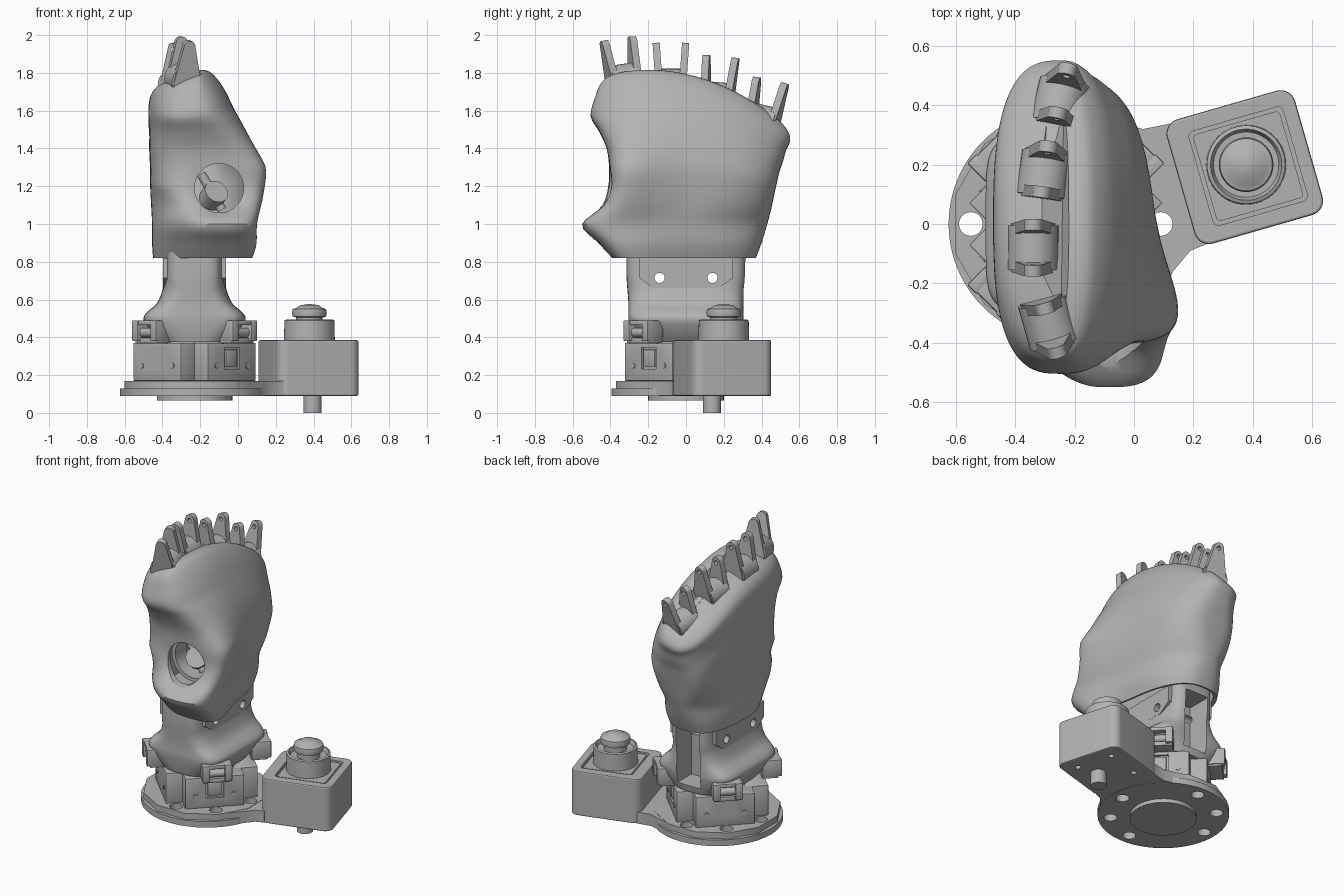
import bpy, bmesh, math
from mathutils import Matrix

if "Cube" in bpy.data.objects:
    bpy.data.objects.remove(bpy.data.objects["Cube"], do_unlink=True)

grey = bpy.data.materials.new("plain grey")
grey.use_nodes = True
grey.diffuse_color = (0.45, 0.45, 0.45, 1)
grey.node_tree.nodes["Principled BSDF"].inputs["Base Color"].default_value = (0.45, 0.45, 0.45, 1)

CX = -0.23  # axis of the base and wrist


def place(loc, rz=0, rx=0, ry=0):
    return (Matrix.Translation(loc) @ Matrix.Rotation(math.radians(rz), 4, 'Z')
            @ Matrix.Rotation(math.radians(rx), 4, 'X') @ Matrix.Rotation(math.radians(ry), 4, 'Y'))


def finish(name, bm, matrix=None):
    if matrix:
        bm.transform(matrix)
    bmesh.ops.recalc_face_normals(bm, faces=bm.faces)
    me = bpy.data.meshes.new(name)
    bm.to_mesh(me)
    bm.free()
    ob = bpy.data.objects.new(name, me)
    bpy.context.collection.objects.link(ob)
    me.materials.append(grey)
    shade(ob)
    return ob


def activate(ob):
    bpy.ops.object.select_all(action='DESELECT')
    ob.select_set(True)
    bpy.context.view_layer.objects.active = ob


def shade(ob):
    activate(ob)
    bpy.ops.object.shade_smooth_by_angle(angle=math.radians(35))


def apply(ob, kind, **settings):
    activate(ob)
    mod = ob.modifiers.new(kind.title(), kind)
    for key, value in settings.items():
        setattr(mod, key, value)
    bpy.ops.object.modifier_apply(modifier=mod.name)


def cut(ob, cutter):
    apply(ob, 'BOOLEAN', operation='DIFFERENCE', solver='EXACT', object=cutter)
    bpy.data.objects.remove(cutter, do_unlink=True)
    shade(ob)


def box(name, size, matrix, bevel=0):
    bm = bmesh.new()
    bmesh.ops.create_cube(bm, size=1, matrix=Matrix.Diagonal((*size, 1)))
    if bevel:
        bmesh.ops.bevel(bm, geom=bm.edges[:], offset=bevel, segments=2, affect='EDGES', profile=0.5)
    return finish(name, bm, matrix)


def cyl(name, r, depth, matrix, sides=48):
    bm = bmesh.new()
    bmesh.ops.create_cone(bm, cap_ends=True, segments=sides, radius1=r, radius2=r, depth=depth)
    return finish(name, bm, matrix)


def prism(name, pts, low, high, matrix=None):
    bm = bmesh.new()
    face = bm.faces.new([bm.verts.new((x, y, low)) for x, y in pts])
    new = bmesh.ops.extrude_face_region(bm, geom=[face])["geom"]
    bmesh.ops.translate(bm, verts=[v for v in new if isinstance(v, bmesh.types.BMVert)],
                        vec=(0, 0, high - low))
    return finish(name, bm, matrix)


def rounded(half, r, steps=8):
    pts = []
    for q, (sx, sy) in enumerate(((1, 1), (-1, 1), (-1, -1), (1, -1))):
        for i in range(steps + 1):
            a = math.pi / 2 * (q + i / steps)
            pts.append((sx * (half - r) + r * math.cos(a), sy * (half - r) + r * math.sin(a)))
    return pts


def lathe(name, profile, loc, sides=48):
    bm = bmesh.new()
    verts = [bm.verts.new((r, 0, z)) for r, z in profile]
    edges = [bm.edges.new(p) for p in zip(verts, verts[1:])]
    bmesh.ops.spin(bm, geom=verts + edges, axis=(0, 0, 1), angle=math.tau, steps=sides)
    bmesh.ops.remove_doubles(bm, verts=bm.verts, dist=0.0005)
    return finish(name, bm, place(loc))


def spline(keys, sub):
    rows = []
    for i in range(len(keys) - 1):
        a, b, c, d = (keys[min(max(i + j, 0), len(keys) - 1)] for j in (-1, 0, 1, 2))
        for k in range(sub):
            t = k / sub
            rows.append([q + 0.5 * t * (r - p + t * (2 * p - 5 * q + 4 * r - s + t * (3 * (q - r) + s - p)))
                         for p, q, r, s in zip(a, b, c, d)])
    return rows + [list(keys[-1])]


def loft(name, rings, close_bottom=True):
    bm = bmesh.new()
    loops = [[bm.verts.new(p) for p in ring] for ring in rings]
    for lo, hi in zip(loops, loops[1:]):
        for i in range(len(lo)):
            j = (i + 1) % len(lo)
            bm.faces.new((lo[i], lo[j], hi[j], hi[i]))
    bm.faces.new(loops[-1])
    if close_bottom:
        bm.faces.new(loops[0])
    return finish(name, bm)


def superellipse(n, power):
    for i in range(n):
        a = math.tau * i / n
        c, s = math.cos(a), math.sin(a)
        yield (math.copysign(abs(c) ** (2 / power), c), math.copysign(abs(s) ** (2 / power), s))


# Base flange with bolt holes
flange = cyl("base_flange", 0.395, 0.04, place((CX, 0, 0.11)), 96)
raised = cyl("raised_plate", 0.385, 0.04, place((CX, 0, 0.15), 15), 12)
neck = prism("arm_neck", [(-0.1, 0.36), (0.03, 0.32), (0.13, 0.34), (0.3, 0.2), (0.24, -0.07),
                          (0.19, -0.09), (0.14, -0.15), (0, -0.3)], 0.092, 0.168)
for part in (flange, raised, neck):
    for deg in (0, -45, -90, 90, 135, 180):
        a = math.radians(deg)
        cut(part, cyl("cutter", 0.04, 0.3, place((CX + 0.32 * math.cos(a), 0.32 * math.sin(a), 0.13)), 24))
cyl("bottom_boss", 0.2, 0.04, place((CX, 0, 0.085)))

# Control box with joystick and pin
frame = place((0.385, 0.195, 0), 16)
case = prism("control_box", [(x * 1.03 - 0.012, y) for x, y in rounded(0.218, 0.05)], 0.09, 0.385, frame)
apply(case, 'BEVEL', width=0.008, segments=2, limit_method='ANGLE', angle_limit=math.radians(50))
cut(case, prism("cutter", rounded(0.165, 0.02), 0.365, 0.5, frame))
for sx in (-1, 1):
    for sy in (-1, 1):
        cut(case, cyl("cutter", 0.018, 0.06, frame @ place((0.12 * sx, 0.12 * sy, 0.1)), 16))
prism("joystick_panel", rounded(0.152, 0.015), 0.355, 0.38, frame)
lathe("joystick", [(0.135, 0.37), (0.132, 0.49), (0.12, 0.495), (0.11, 0.47), (0.07, 0.47), (0.07, 0.505),
                   (0.088, 0.51), (0.092, 0.53), (0.088, 0.55), (0.07, 0.555), (0.05, 0.57), (0, 0.577)],
      (0.378, 0.2, 0))
cyl("joystick_pin", 0.048, 0.11, place((0.395, 0.138, 0.055)))

# Four motors around the axis, each with its bracket
cyl("motor_core", 0.2, 0.21, place((CX, 0, 0.27)), 8)
for deg in (45, 135, 225, 315):
    side = place((CX, 0, 0), deg)
    motor = box("motor", (0.14, 0.36, 0.2), side @ place((0.21, 0, 0.27)), 0.004)
    cut(motor, box("cutter", (0.03, 0.11, 0.115), side @ place((0.28, 0, 0.29))))
    box("motor_plug", (0.03, 0.085, 0.09), side @ place((0.262, 0, 0.29)), 0.004)
    for s in (-1, 1):
        cyl("motor_screw", 0.014, 0.008, side @ place((0.281, 0.115 * s, 0.25), 0, 0, 90), 16)
        box("bracket_cheek", (0.12, 0.045, 0.11), side @ place((0.32, 0.068 * s, 0.435)), 0.006)
    box("bracket_top", (0.12, 0.13, 0.025), side @ place((0.315, 0, 0.477)), 0.005)
    box("bracket_foot", (0.1, 0.17, 0.03), side @ place((0.31, 0, 0.383)), 0.005)
    cyl("bracket_roller", 0.025, 0.11, side @ place((0.34, 0, 0.425), 0, 90), 24)

# Wrist flaring out towards the brackets
wrist_keys = [(0.375, 0.2, 0.285, 3), (0.42, 0.235, 0.295, 3.5), (0.49, 0.27, 0.305, 5), (0.53, 0.255, 0.305, 5),
              (0.58, 0.2, 0.305, 4.5), (0.65, 0.17, 0.31, 4), (0.73, 0.155, 0.315, 5), (0.92, 0.155, 0.315, 5)]
wrist = loft("wrist", [[(CX + hx * c, hy * s, z) for c, s in superellipse(64, p)]
                       for z, hx, hy, p in spline(wrist_keys, 3)])
cut(wrist, box("cutter", (0.17, 0.3, 0.38), place((CX, 0.3, 0.61))))
plates = [prism("wrist_plate", [(-0.25, 0.82), (-0.25, 0.715), (-0.17, 0.66), (0.17, 0.66), (0.25, 0.715),
                                (0.25, 0.82)], -0.015, 0.015,
                Matrix.Translation((CX + 0.152 * s, 0, 0)) @ Matrix(((0, 0, 1, 0), (1, 0, 0, 0),
                                                                  (0, 1, 0, 0), (0, 0, 0, 1))))
          for s in (-1, 1)]
for part in [wrist] + plates:
    for s in (-1, 1):
        cut(part, cyl("cutter", 0.027, 0.8, place((CX, 0.14 * s, 0.715), 0, 0, 90), 24))


# Hand shell: height, left and right half widths, front and back ends
def ramp(z, low, high):
    return min(max((z - low) / (high - low), 0), 1)


def hand_ring(z, left, right, front, back):
    ring = []
    lean, rise = 0.15 * (1 - ramp(z, 1.3, 1.6)), ramp(z, 1, 1.8)
    taper = 0.2 - 0.14 * ramp(z, 1.25, 1.6)
    power = 2.8 + 0.6 * math.exp(-((z - 1.3) / 0.15) ** 2) - 0.4 * math.exp(-((z - 1) / 0.1) ** 2)
    for c, s in superellipse(96, power):
        y = (front + back) / 2 + (back - front) / 2 * s
        x = -0.25 + (c * left if c < 0 else c * right * (1 - taper * s))
        x += lean * min(s, 0) ** 2 * (1 - (1 - c) / 2 * ramp(z, 1, 1.2))
        tilt = rise * (-0.22 * y - 0.55 * y * y) + rise ** 4 * 0.35 * min(x + 0.2, 0)
        if s < 0:  # hollow around the thumb hole
            y += 0.07 * math.exp(-((x + 0.1) / 0.13) ** 2 - ((z - 1.14) / 0.1) ** 2)
        ring.append((x, y, z + tilt))
    return ring


hand_keys = [(0.82, 0.2, 0.26, -0.39, 0.37), (0.9, 0.205, 0.29, -0.465, 0.4), (1, 0.205, 0.305, -0.56, 0.43),
             (1.1, 0.21, 0.315, -0.475, 0.45), (1.2, 0.215, 0.32, -0.425, 0.465),
             (1.3, 0.215, 0.32, -0.41, 0.48), (1.4, 0.22, 0.3, -0.42, 0.495), (1.5, 0.22, 0.27, -0.46, 0.515),
             (1.6, 0.225, 0.225, -0.505, 0.53), (1.7, 0.22, 0.175, -0.48, 0.55),
             (1.76, 0.2, 0.13, -0.455, 0.545), (1.79, 0.16, 0.09, -0.41, 0.51), (1.795, 0.06, 0.03, -0.3, 0.4)]
hand = loft("hand_shell", [hand_ring(*row) for row in spline(hand_keys, 4)], close_bottom=False)
apply(hand, 'SOLIDIFY', thickness=0.025, offset=-1)
socket = cyl("thumb_socket", 0.155, 0.12, place((-0.1, -0.27, 1.19), 0, 90))
for part in (hand, socket):
    cut(part, cyl("cutter", 0.13, 0.6, place((-0.1, -0.45, 1.19), 0, 90)))
cyl("thumb_hub", 0.065, 0.09, place((-0.13, -0.24, 1.15), 25, 60), 32)
cyl("thumb_axle", 0.025, 0.22, place((-0.14, -0.24, 1.17), 0, 0, -30), 24)

# Four knuckles: a rounded block between two tapering prongs
prong = [(-0.078, -0.32), (0.078, -0.32), (0.074, -0.22), (0.032, -0.03)]
prong += [(0.032 * math.cos(a), -0.03 + 0.032 * math.sin(a)) for a in [math.pi * i / 10 for i in range(1, 10)]]
prong += [(-0.032, -0.03), (-0.074, -0.22)]
upright = Matrix.Rotation(math.pi / 2, 4, 'X')
for x, y, top, yaw, tilt in ((-0.28, -0.36, 1.98, 16, 8), (-0.34, -0.08, 1.957, 0, 0),
                             (-0.3, 0.185, 1.885, -8, -5), (-0.24, 0.45, 1.76, -13, -12)):
    base = place((x, y, top), yaw, tilt)
    for s in (-1, 1):
        ob = prism("knuckle_prong", prong, -0.019, 0.019, base @ place((0, 0.078 * s, 0), 0, 4 * -s) @ upright)
        cut(ob, cyl("cutter", 0.014, 0.4, base @ place((0, 0, -0.035), 0, 90), 16))
    cyl("knuckle_block", 0.085, 0.15, base @ place((0, 0, -0.22), 0, 90), 32)
